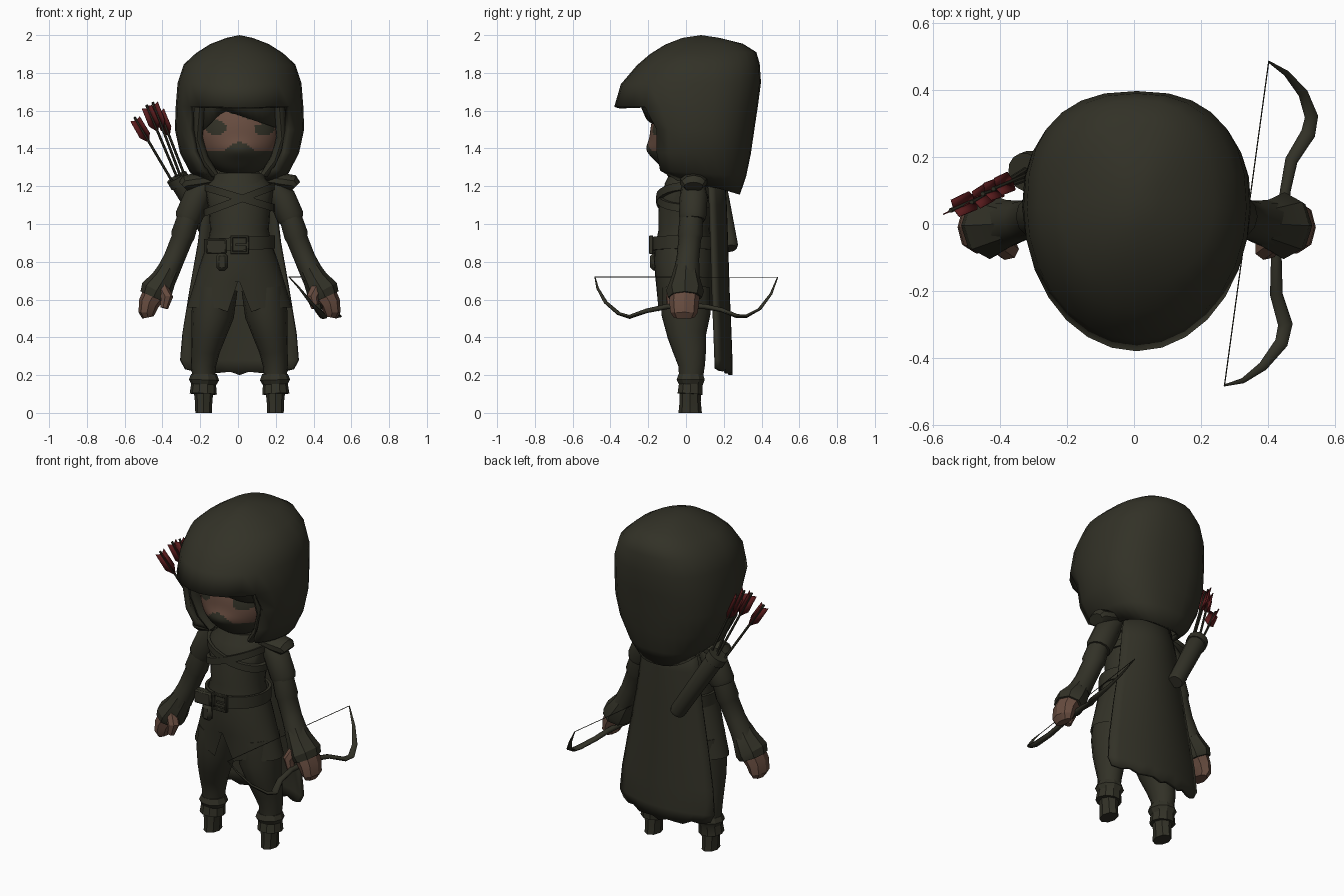
import bpy, bmesh, math
from mathutils import Vector

if "Cube" in bpy.data.objects:
    bpy.data.objects.remove(bpy.data.objects["Cube"])

X0 = 0.008                      # symmetry plane of the figure
Y, Z = Vector((0, 1, 0)), Vector((0, 0, 1))


def material(name, rgb):
    m = bpy.data.materials.new(name)
    m.diffuse_color = (*rgb, 1)
    m.use_nodes = True
    m.node_tree.nodes["Principled BSDF"].inputs["Base Color"].default_value = m.diffuse_color
    return m


CLOTH = material("dark_olive_cloth", (0.032, 0.031, 0.020))
SKIN = material("brown_skin", (0.135, 0.072, 0.050))
RED = material("red_feather", (0.100, 0.011, 0.012))


def make(name, verts, faces, mat, angle=45, thick=0, offset=-1):
    me = bpy.data.meshes.new(name)
    me.from_pydata([tuple(v) for v in verts], [], faces)
    bm = bmesh.new()
    bm.from_mesh(me)
    bmesh.ops.recalc_face_normals(bm, faces=bm.faces)
    bm.to_mesh(me)
    bm.free()
    me.materials.append(mat)
    me.shade_smooth()
    me.set_sharp_from_angle(angle=math.radians(angle))
    ob = bpy.data.objects.new(name, me)
    bpy.context.collection.objects.link(ob)
    if thick:
        mod = ob.modifiers.new("thickness", "SOLIDIFY")
        mod.thickness, mod.offset = thick, offset
    return ob


def tube(name, pts, mat=CLOTH, n=12, ref=Y, caps=True, angle=45):
    """Loft of elliptical rings (x, y, z, ra[, rb]) along a path."""
    P = [Vector(p[:3]) for p in pts]
    verts, faces = [], []
    for i, p in enumerate(pts):
        t = (P[min(i + 1, len(P) - 1)] - P[max(i - 1, 0)]).normalized()
        u = t.cross(ref).normalized()
        v = t.cross(u)
        for k in range(n):
            a = 2 * math.pi * k / n
            verts.append(P[i] + u * math.cos(a) * p[3] + v * math.sin(a) * p[-1])
    for i in range(len(pts) - 1):
        for k in range(n):
            j = (k + 1) % n
            faces.append((i * n + k, i * n + j, (i + 1) * n + j, (i + 1) * n + k))
    if caps:
        faces += [tuple(range(n)), tuple(range(len(verts) - n, len(verts)))]
    return make(name, verts, faces, mat, angle)


def band(name, rx, ry, cy, zc, slope, h, t=0.015, flare=0, n=28):
    """Flat strap running round the body, tilted along x."""
    verts, faces = [], []
    for k in range(n):
        a = 2 * math.pi * k / n
        for dr, dz in ((0, -h / 2), (t, -h / 2), (t, h / 2), (0, h / 2)):
            r = dr - flare * dz
            x = (rx + r) * math.sin(a)
            verts.append((X0 + x, cy - (ry + r) * math.cos(a), zc + slope * x + dz))
    for k in range(n):
        for c in range(4):
            d, j = (c + 1) % 4, (k + 1) % n
            faces.append((k * 4 + c, k * 4 + d, j * 4 + d, j * 4 + c))
    return make(name, verts, faces, CLOTH)


def box(name, c, s, mat=CLOTH, bevel=0.008):
    v = [(c[0] + s[0] * i / 2, c[1] + s[1] * j / 2, c[2] + s[2] * k / 2)
         for i in (-1, 1) for j in (-1, 1) for k in (-1, 1)]
    f = [(0, 1, 3, 2), (4, 6, 7, 5), (0, 4, 5, 1), (2, 3, 7, 6), (0, 2, 6, 4), (1, 5, 7, 3)]
    ob = make(name, v, f, mat)
    if bevel:
        ob.modifiers.new("bevel", "BEVEL").width = bevel
    return ob


def side(s, pts):
    return [(X0 + s * p[0], *p[1:]) for p in pts]


# Hood: rings (z front, z back, half width, y front, y back), open over the face
HOOD = [(1.985, 1.985, .07, -.02, .18), (1.95, 1.955, .155, -.11, .30),
        (1.90, 1.91, .23, -.19, .372), (1.84, 1.85, .295, -.26, .39),
        (1.74, 1.75, .328, -.345, .397), (1.62, 1.62, .338, -.38, .38),
        (1.50, 1.50, .342, -.28, .362), (1.38, 1.37, .315, -.28, .343),
        (1.29, 1.25, .26, -.25, .318), (1.25, 1.155, .18, -.14, .285)]
N, GAP, RIM = 28, 4, 5
verts, faces = [(X0, .08, 2.0)], []
for zf, zb, w, yf, yb in HOOD:
    cy = .05 if w > .2 else (.08 if zf > 1.9 else .1)
    for k in range(N):
        a = 2 * math.pi * k / N
        s, c = math.sin(a), math.cos(a)
        e = 1 if c > 0 else .82
        x = math.copysign(abs(s) ** e, s) * w
        y = cy - (cy - yf) * c if c > 0 else cy + (yb - cy) * abs(c) ** e
        verts.append((X0 + x, y, zf + (zb - zf) * (1 - c) / 2))
for k in range(N):
    j = (k + 1) % N
    faces.append((0, 1 + k, 1 + j))
    for i in range(len(HOOD) - 1):
        if i < RIM or GAP <= k < N - GAP:
            a, b = 1 + i * N, 1 + (i + 1) * N
            faces.append((a + k, a + j, b + j, b + k))
make("hood", verts, faces, CLOTH, 60, thick=.03)


# Head: skin only between hairline and mask, with dark eye patches
def hairline(x):
    return 1.60 + (x + .08) * (.9 if x < -.08 else -.33)


bm = bmesh.new()
bmesh.ops.create_uvsphere(bm, u_segments=96, v_segments=64, radius=1)
for v in bm.verts:
    x, y, z = v.co.x * .215, v.co.y, 1.47 + v.co.z * .22
    y = .03 + .22 * math.copysign(abs(y) ** .75, y)
    if y < 0:
        y -= .03 * math.exp(-(x / .1) ** 2 - ((z - 1.39) / .05) ** 2)
    v.co = (X0 + x, y, z)
for f in bm.faces:
    c = f.calc_center_median()
    x, z = c.x - X0, c.z
    mask = 1.385 + .05 * max(0, 1 - (abs(x) / .08) ** 2)
    eye = min(math.hypot((x + .125) / .055, (z - 1.51) / .04),
              math.hypot((x - .13) / .055, (z - 1.50) / .03)) < 1
    f.material_index = int(c.y < 0 and abs(x) < .195 and mask < z < hairline(x) and not eye)
    f.smooth = True
me = bpy.data.meshes.new("head")
bm.to_mesh(me)
bm.free()
me.materials.append(CLOTH)
me.materials.append(SKIN)
bpy.context.collection.objects.link(bpy.data.objects.new("head", me))

# Hair fringe and side locks
verts, faces, M = [], [], 17
for k in range(M):
    a = math.radians(-75 + 150 * k / (M - 1))
    for r, z in ((.19, 1.66), (.235, 1.62), (.215, None)):
        x = r * math.sin(a)
        verts.append((X0 + x, .02 - 1.1 * r * math.cos(a) ** .75, z or hairline(x)))
    if k:
        for i in range(2):
            q = k * 3 + i
            faces.append((q - 3, q, q + 1, q - 2))
make("hair_fringe", verts, faces, CLOTH, thick=.008)
for s in (-1, 1):
    tube("hair_lock", side(s, [(.21, -.13, 1.63, .03, .05), (.225, -.09, 1.46, .03, .05),
                               (.19, -.07, 1.34, .03, .05), (.13, -.06, 1.26, .02, .04)]))

# Torso, tunic skirt with front slit, neck cowl
tube("torso", [(X0, .02, 1.30, .08, .08), (X0, .015, 1.25, .13, .09), (X0, 0, 1.19, .185, .115),
               (X0, -.005, 1.09, .165, .142), (X0, -.01, .97, .155, .135),
               (X0, -.01, .86, .178, .158)], n=24)
skirt = tube("tunic_skirt", [(X0, -.01, .90, .17, .155), (X0, -.01, .80, .205, .16),
                             (X0, -.005, .70, .235, .155), (X0, 0, .56, .278, .148)],
             n=28, caps=False)
skirt.data.vertices[3 * 28 + 7].co.z = .72
for i in (6, 8):
    skirt.data.vertices[3 * 28 + i].co.z = .535
band("neck_cowl", .12, .09, .01, 1.24, 0, .06, .02, flare=.5)
band("chest_strap_a", .168, .135, -.003, 1.13, .38, .04, .02)
band("chest_strap_b", .168, .135, -.003, 1.14, -.30, .04, .018)

# Belt, buckle and pouches
band("belt", .172, .153, -.01, .895, .05, .07, .016)
for d in (-1, 1):
    box("buckle_bar", (X0 + d * .042, -.185, .89), (.014, .02, .10), bevel=.003)
    box("buckle_rail", (X0, -.185, .89 + d * .043), (.09, .02, .014), bevel=.003)
box("buckle_prong", (X0 + .01, -.187, .89), (.06, .012, .012), bevel=0)
box("belt_pouch", (-.115, -.155, .88), (.11, .05, .08))
box("hanging_pouch", (-.085, -.17, .80), (.06, .04, .09), bevel=.015)

# Cape: rows (z, half width, y at centre)
ROWS = [(1.25, .16, .195), (1.1, .19, .205), (.9, .215, .212), (.65, .26, .22),
        (.42, .298, .23), (.28, .31, .235), (.20, .285, .235)]
C = 12
verts, faces = [], []
for i, (z, w, y) in enumerate(ROWS):
    for k in range(C + 1):
        u = 2 * k / C - 1
        drop = .02 * math.sin(u * 7) ** 2 + .025 * u * u if i == 6 else 0
        verts.append((X0 + u * w, y - .075 * u * u, z + drop))
        if i and k:
            q = i * (C + 1) + k
            faces.append((q, q - 1, q - C - 2, q - C - 1))
make("cape", verts, faces, CLOTH, 60, thick=.022, offset=0)

# Limbs, both sides
for s in (-1, 1):
    tube("leg", side(s, [(.125, 0, .66, .115, .13), (.142, 0, .52, .113, .132),
                         (.165, .005, .41, .092, .105), (.18, .02, .33, .076, .09),
                         (.19, .03, .25, .066, .072), (.19, .025, .16, .058, .062)]), n=14)
    tube("boot_cuff", side(s, [(.188, .025, .205, .068, .068), (.188, .025, .175, .08, .078),
                               (.19, .025, .15, .066, .066), (.192, .022, .10, .072, .07)]),
         n=10, angle=30)
    tube("boot", side(s, [(.19, .022, .15, .056, .058), (.19, .022, .06, .046, .056),
                          (.19, .022, 0, .044, .062)]), n=8, angle=30)
    tube("shoulder_pad", side(s, [(.13, .035, 1.235, .03, .065), (.22, .04, 1.225, .045, .075),
                                  (.285, .04, 1.215, .045, .065), (.30, .04, 1.20, .03, .05)]),
         n=10, angle=30)
    tube("upper_sleeve", side(s, [(.17, .04, 1.22, .05, .06), (.225, .04, 1.14, .072, .074),
                                  (.268, .035, 1.04, .073, .072), (.275, .035, 1.02, .065, .066)]))
    tube("forearm", side(s, [(.262, .03, 1.06, .058, .06), (.30, .022, .94, .064, .066),
                             (.305, .02, .92, .057, .06), (.345, .01, .82, .056, .06),
                             (.392, 0, .72, .062, .072)]))
    tube("glove_cuff", side(s, [(.37, 0, .765, .058, .064), (.40, -.002, .71, .066, .078),
                                (.44, -.005, .645, .086, .10), (.455, -.005, .612, .076, .09)]),
         n=8, angle=30)
    tube("hand", side(s, [(.445, -.005, .64, .065, .08), (.48, -.01, .58, .055, .078),
                          (.49, -.01, .53, .045, .072), (.485, -.01, .505, .03, .055)]),
         SKIN, n=8, angle=30)
    tube("thumb", side(s, [(.415, -.05, .67, .035), (.385, -.075, .61, .034),
                           (.40, -.08, .555, .022)]), SKIN, n=7, angle=30)

# Bow and string in the left hand
BOW = [(.27, -.482, .72, .003, .003), (.325, -.468, .66, .008, .005),
       (.385, -.425, .585, .014, .007), (.44, -.355, .525, .02, .009),
       (.452, -.30, .508, .022, .011), (.425, -.21, .54, .019, .012),
       (.425, -.10, .563, .016, .014), (.44, 0, .566, .016, .016),
       (.452, .10, .563, .016, .014), (.47, .19, .545, .019, .012),
       (.52, .27, .512, .022, .011), (.53, .32, .512, .02, .009),
       (.505, .39, .55, .015, .007), (.455, .45, .63, .009, .005),
       (.402, .485, .718, .003, .003)]
tube("bow", BOW, n=8, ref=Z, angle=60)
tube("bow_string", [(*BOW[0][:3], .002), (*BOW[-1][:3], .002)], n=5, ref=Z)

# Quiver on the back
tube("quiver", [(-.10, .232, .87, .038), (-.108, .23, .885, .046), (-.31, .16, 1.225, .052)], n=14)
tube("quiver_rim", [(-.302, .163, 1.21, .058), (-.325, .155, 1.25, .058)], n=14)

# Arrows (base, nock) with three red vanes each
ARROWS = [((-.345, .13, 1.22), (-.548, .04, 1.565)), ((-.32, .165, 1.24), (-.485, .065, 1.63)),
          ((-.30, .14, 1.24), (-.452, .09, 1.645)), ((-.28, .165, 1.25), (-.42, .105, 1.61))]
for a, b in ARROWS:
    a, b = Vector(a), Vector(b)
    d = (b - a).normalized()
    u = d.cross(Y).normalized()
    w = d.cross(u)
    tube("arrow_shaft", [(*a, .007), (*b, .007)], n=6)
    for k in range(3):
        t = 2 * math.pi * k / 3 + .4
        o = u * math.cos(t) + w * math.sin(t)
        vane = [b - d * .02, b - d * .005 + o * .032, b - d * .11 + o * .034, b - d * .16]
        make("arrow_vane", vane, [(0, 1, 2, 3)], RED, thick=.004, offset=0)
